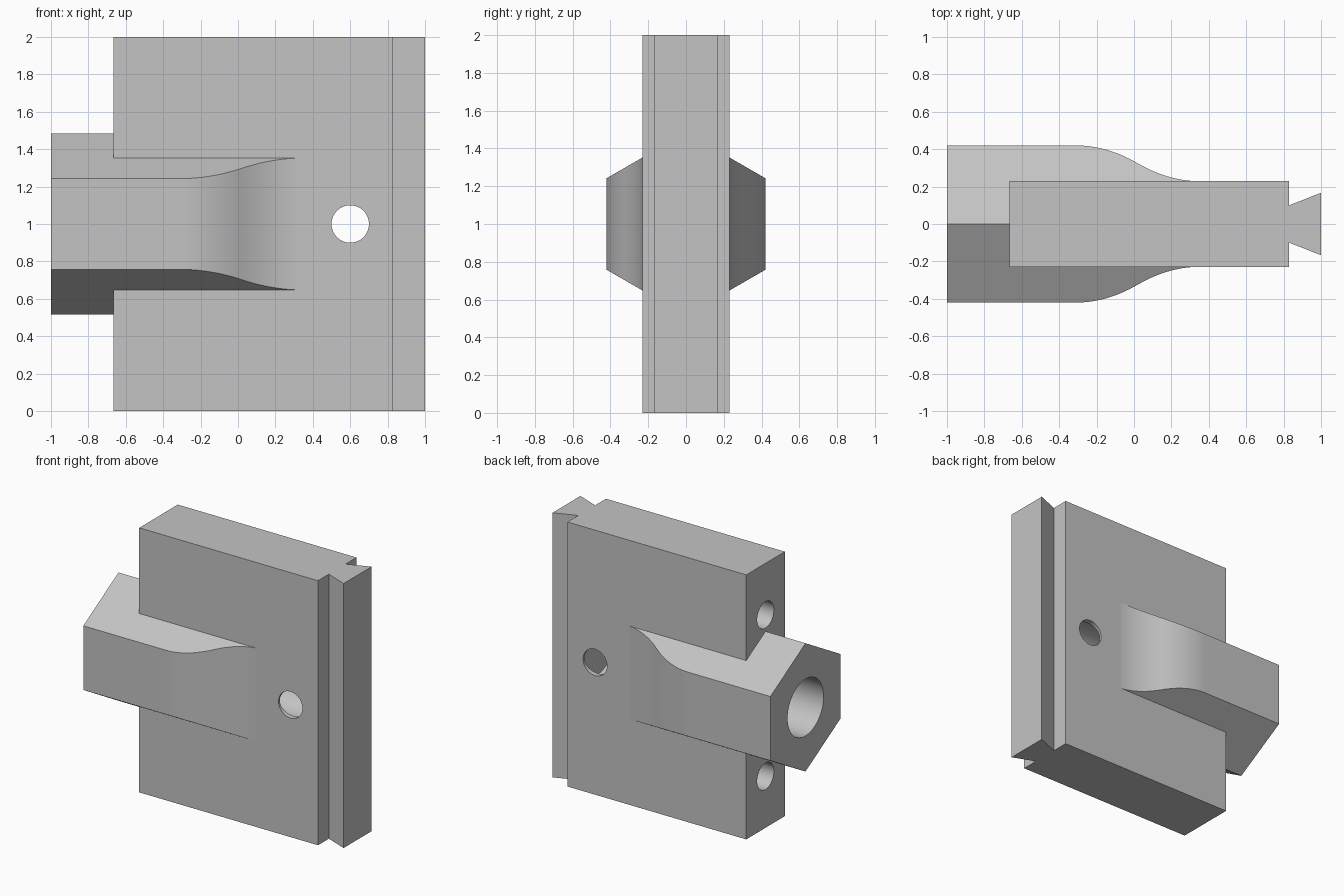
import bpy, bmesh, math
from mathutils import Matrix, Vector

old = bpy.data.objects.get("Cube")
if old:
    bpy.data.objects.remove(old)

GREY = (0.55, 0.55, 0.55, 1)
mat = bpy.data.materials.new("plain grey")
mat.use_nodes = True
mat.diffuse_color = GREY
mat.node_tree.nodes["Principled BSDF"].inputs["Base Color"].default_value = GREY

HALF = 0.23      # half thickness of the plate
FLAT = 0.42      # half width of the hex bar across its flats
MID = 1.0        # height of the bar axis


def make_object(name, bm):
    bmesh.ops.recalc_face_normals(bm, faces=bm.faces)
    mesh = bpy.data.meshes.new(name)
    bm.to_mesh(mesh)
    bm.free()
    mesh.materials.append(mat)
    ob = bpy.data.objects.new(name, mesh)
    bpy.context.collection.objects.link(ob)
    return ob


def loft(name, rings):
    """Skin matching closed rings and cap both ends."""
    bm = bmesh.new()
    rows = [[bm.verts.new(p) for p in ring] for ring in rings]
    n = len(rows[0])
    for a, b in zip(rows, rows[1:]):
        for i in range(n):
            j = (i + 1) % n
            bm.faces.new((a[i], a[j], b[j], b[i]))
    bm.faces.new(rows[0])
    bm.faces.new(rows[-1])
    return make_object(name, bm)


def cylinder(name, start, end, radius, sides=64):
    a, b = Vector(start), Vector(end)
    turn = (b - a).to_track_quat('Z', 'Y').to_matrix().to_4x4()
    bm = bmesh.new()
    bmesh.ops.create_cone(bm, cap_ends=True, segments=sides, radius1=radius, radius2=radius,
                          depth=(b - a).length, matrix=Matrix.Translation((a + b) / 2) @ turn)
    ob = make_object(name, bm)
    ob.hide_render = True
    return ob


def combine(target, tool, operation):
    mod = target.modifiers.new(operation, 'BOOLEAN')
    mod.object, mod.operation, mod.solver = tool, operation, 'EXACT'
    bpy.context.view_layer.objects.active = target
    bpy.ops.object.modifier_apply(modifier=mod.name)
    bpy.data.objects.remove(tool)


# Plate with a dovetail rail along its +x edge
half = [(-0.665, HALF), (0.83, HALF), (0.83, 0.10), (1.0, 0.167)]
outline = half + [(x, -y) for x, y in reversed(half)]
body = loft("plate_with_hex_socket", [[(x, y, z) for x, y in outline] for z in (0, 2)])


# Hexagonal bar whose flats sweep down into the plate
def hex_ring(x, h):
    tip = FLAT * 2 / math.sqrt(3)
    side = tip - h / math.sqrt(3)
    return [(x, y, MID + z) for y, z in
            ((0, tip), (h, side), (h, -side), (0, -tip), (-h, -side), (-h, side))]


STEPS, X0, X1, LOW = 32, -0.31, 0.35, HALF - 0.001
rings = [hex_ring(-1, FLAT)]
for i in range(STEPS + 1):
    t = i / STEPS
    ease = 2 * t * t if t < 0.5 else 1 - 2 * (1 - t) ** 2
    rings.append(hex_ring(X0 + (X1 - X0) * t, FLAT + (LOW - FLAT) * ease))
combine(body, loft("hex_bar", rings), 'UNION')

# Main bore, cross hole and the two holes in the plate edge
combine(body, cylinder("main_bore", (-1.1, 0, MID), (0.74, 0, MID), 0.215), 'DIFFERENCE')
combine(body, cylinder("cross_hole", (0.6, -0.5, MID), (0.6, 0.5, MID), 0.10), 'DIFFERENCE')
for offset in (-0.61, 0.61):
    z = MID + offset
    combine(body, cylinder("edge_hole", (-0.8, 0, z), (0.0, 0, z), 0.10), 'DIFFERENCE')

# Smooth the curves, keeping the plate faces and corners crisp
bm = bmesh.new()
bm.from_mesh(body.data)


def on_plate(face):
    return all(abs(abs(v.co.y) - HALF) < 0.0005 for v in face.verts)


for f in bm.faces:
    f.smooth = True
    f.material_index = 0
for e in bm.edges:
    sharp = e.calc_face_angle(0) > math.radians(25)
    e.smooth = not (sharp or any(on_plate(f) for f in e.link_faces))
bm.to_mesh(body.data)
bm.free()
